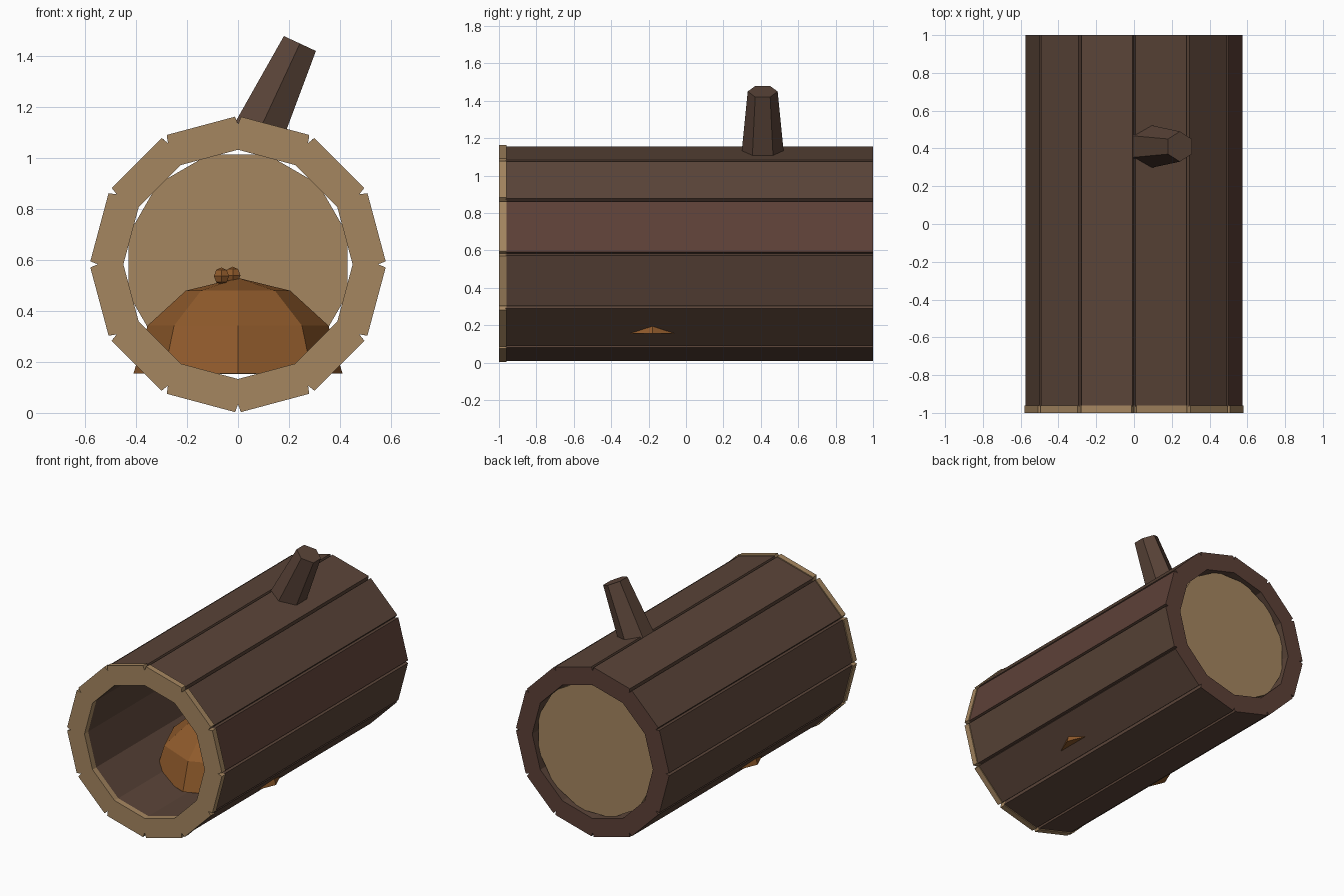
import bpy, bmesh, math
from mathutils import Vector, Matrix

if "Cube" in bpy.data.objects:
    bpy.data.objects.remove(bpy.data.objects["Cube"])

CZ = 0.583      # height of the log axis
SIDES = 12


def srgb(h):
    c = [int(h[i:i + 2], 16) / 255 for i in (0, 2, 4)]
    return [v / 12.92 if v <= 0.04045 else ((v + 0.055) / 1.055) ** 2.4 for v in c] + [1]


def material(name, h):
    m = bpy.data.materials.new(name)
    m.diffuse_color = srgb(h)
    m.use_nodes = True
    m.node_tree.nodes["Principled BSDF"].inputs["Base Color"].default_value = m.diffuse_color
    return m


bark = material("bark", "5a4438")
red_bark = material("reddish bark", "5d4037")
cut_wood = material("cut wood", "a58660")
fur = material("warm brown", "8f5a2b")


def finish(bm, name, *mats):
    bmesh.ops.recalc_face_normals(bm, faces=bm.faces)
    me = bpy.data.meshes.new(name)
    bm.to_mesh(me)
    bm.free()
    for m in mats:
        me.materials.append(m)
    ob = bpy.data.objects.new(name, me)
    bpy.context.collection.objects.link(ob)
    return ob


def notched_tube(name, r_out, r_in, y0, y1, half, depth, *mats):
    """Hollow 12-sided tube with a V groove along each outer corner."""
    bm = bmesh.new()
    outer, inner = [], []
    for k in range(SIDES):
        a = 2 * math.pi * k / SIDES
        d = Vector((math.cos(a), 0, math.sin(a)))
        t = Vector((-math.sin(a), 0, math.cos(a)))
        lip = r_out - half * math.tan(math.pi / SIDES)
        outer.append([d * lip - t * half, d * (r_out - depth), d * lip + t * half])
        inner.append(d * r_in)

    def vert(p, y):
        return bm.verts.new((p.x, y, p.z + CZ))
    ends = [([[vert(p, y) for p in tri] for tri in outer],
             [vert(p, y) for p in inner]) for y in (y0, y1)]
    (o0, i0), (o1, i1) = ends
    for k in range(SIDES):
        n = (k + 1) % SIDES
        for a, b in ((0, 1), (1, 2)):
            bm.faces.new((o0[k][a], o0[k][b], o1[k][b], o1[k][a]))
        side = bm.faces.new((o0[k][2], o0[n][0], o1[n][0], o1[k][2]))
        if k == 0 and len(mats) > 1:
            side.material_index = 1
        bm.faces.new((i0[k], i0[n], i1[n], i1[k]))
        for o, i in ends:
            f = bm.faces.new((o[k][1], o[k][2], o[n][0], o[n][1], i[n], i[k]))
            if len(mats) > 1 and o is o1:
                f.material_index = 1
    return finish(bm, name, *mats)


def cone(name, base, tip, r0, r1, sides, mat, spin=0.0):
    """Tapered prism between two points."""
    base, tip = Vector(base), Vector(tip)
    axis = tip - base
    bm = bmesh.new()
    rot = Vector((0, 0, 1)).rotation_difference(axis).to_matrix().to_4x4()
    bmesh.ops.create_cone(bm, cap_ends=True, segments=sides, radius1=r0, radius2=r1,
                          depth=axis.length,
                          matrix=Matrix.Translation((base + tip) / 2) @ rot
                          @ Matrix.Rotation(spin, 4, 'Z'))
    return finish(bm, name, mat)


# Hollow log, pale front rim and the panel closing the back
notched_tube("log_body", 0.576, 0.452, -0.965, 1.0, 0.009, 0.028, bark, red_bark)
notched_tube("front_rim", 0.583, 0.45, -1.0, -0.96, 0.012, 0.033, cut_wood)
cone("back_panel", (0, 0.94, CZ), (0, 0.965, CZ), 0.446, 0.446, SIDES, cut_wood,
     math.pi / SIDES)

# Branch stub
cone("branch", (0.08, 0.41, 1.10), (0.243, 0.41, 1.45), 0.115, 0.08, 6, bark)

# Low-poly mound lying inside: upper half of a flattened ball
bm = bmesh.new()
bmesh.ops.create_uvsphere(bm, u_segments=8, v_segments=6, radius=1)
bmesh.ops.bisect_plane(bm, geom=bm.verts[:] + bm.edges[:] + bm.faces[:], plane_co=(0, 0, 0),
                       plane_no=(0, 0, 1), clear_inner=True, dist=1e-4)
bmesh.ops.holes_fill(bm, edges=[e for e in bm.edges if e.is_boundary])
bmesh.ops.transform(bm, verts=bm.verts, matrix=Matrix.Translation((0, -0.18, 0.155))
                    @ Matrix.Diagonal((0.41, 0.41, 0.375, 1)))
finish(bm, "mound", fur)

# Two small lumps on top of the mound
for i, (x, y, z) in enumerate(((-0.065, -0.23, 0.537), (-0.02, -0.18, 0.54))):
    bm = bmesh.new()
    bmesh.ops.create_uvsphere(bm, u_segments=6, v_segments=4, radius=0.034,
                              matrix=Matrix.Translation((x, y, z)))
    finish(bm, f"lump_{i + 1}", fur)
